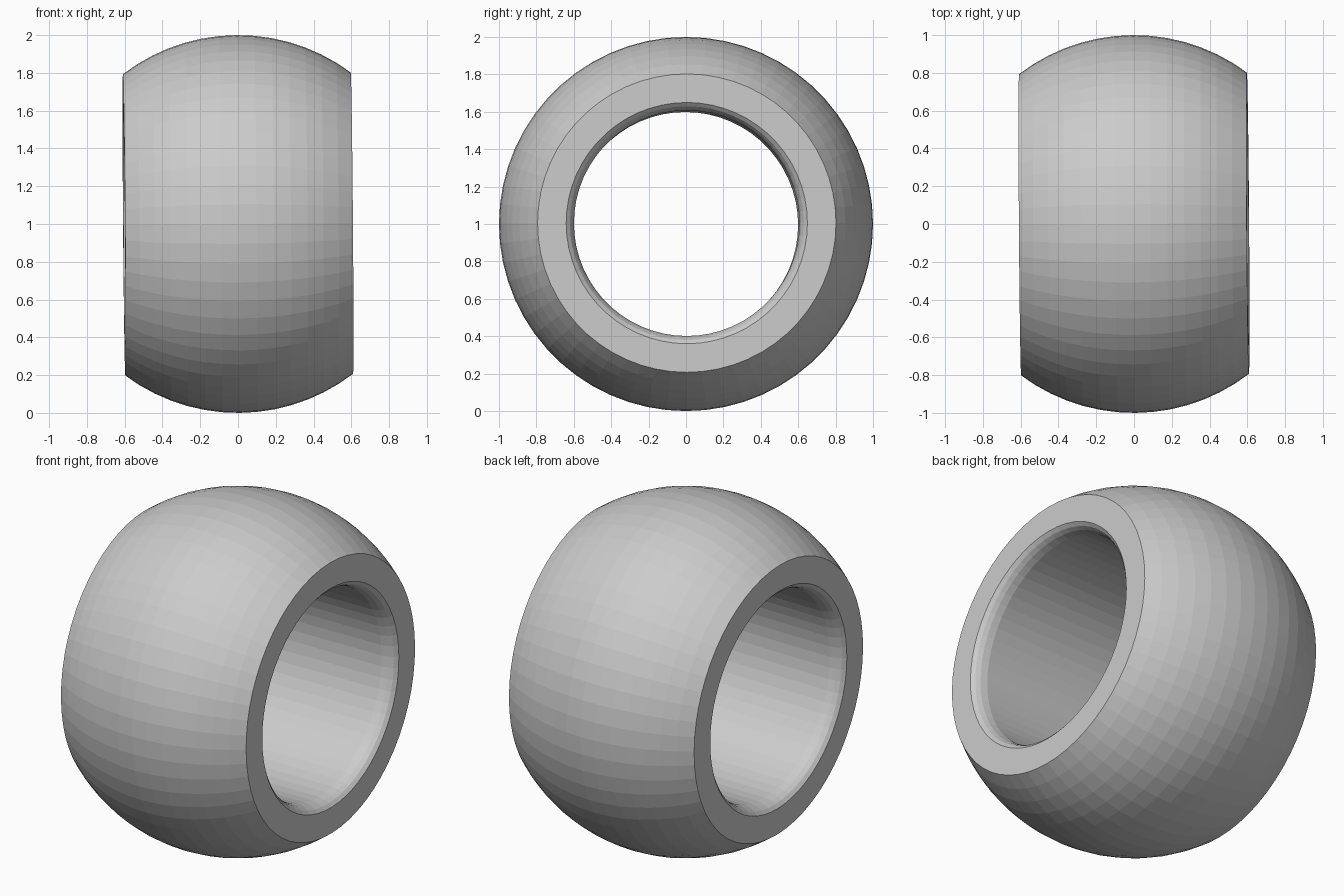
import bpy, bmesh, math
from mathutils import Matrix

if "Cube" in bpy.data.objects:
    bpy.data.objects.remove(bpy.data.objects["Cube"])

SEGMENTS = 60
HALF_WIDTH = 0.603

# Cross-section (x, radius): spherical outside, then rounded bore edges
limit = math.asin(HALF_WIDTH)
outside = [(math.sin(a), math.cos(a))
           for a in (-limit + 2 * limit * i / 14 for i in range(15))]
edge = [(HALF_WIDTH, 0.645), (0.585, 0.625), (0.56, 0.612), (0.52, 0.603)]
profile = outside + edge + [(-x, r) for x, r in reversed(edge)]

# Revolve the closed section around the x axis
bm = bmesh.new()
rings = []
for s in range(SEGMENTS):
    t = 2 * math.pi * s / SEGMENTS
    rings.append([bm.verts.new((x, r * math.cos(t), r * math.sin(t)))
                  for x, r in profile])
n = len(profile)
for s in range(SEGMENTS):
    a, b = rings[s], rings[(s + 1) % SEGMENTS]
    for i in range(n):
        j = (i + 1) % n
        bm.faces.new((a[i], a[j], b[j], b[i]))
bmesh.ops.recalc_face_normals(bm, faces=bm.faces[:])

# The ring sits very slightly skewed
bm.transform(Matrix.Translation((0, 0, 1))
             @ Matrix.Rotation(0.007, 4, 'Z') @ Matrix.Rotation(-0.008, 4, 'Y'))

mesh = bpy.data.meshes.new("spherical_ring")
bm.to_mesh(mesh)
bm.free()
bpy.context.collection.objects.link(bpy.data.objects.new("spherical_ring", mesh))
